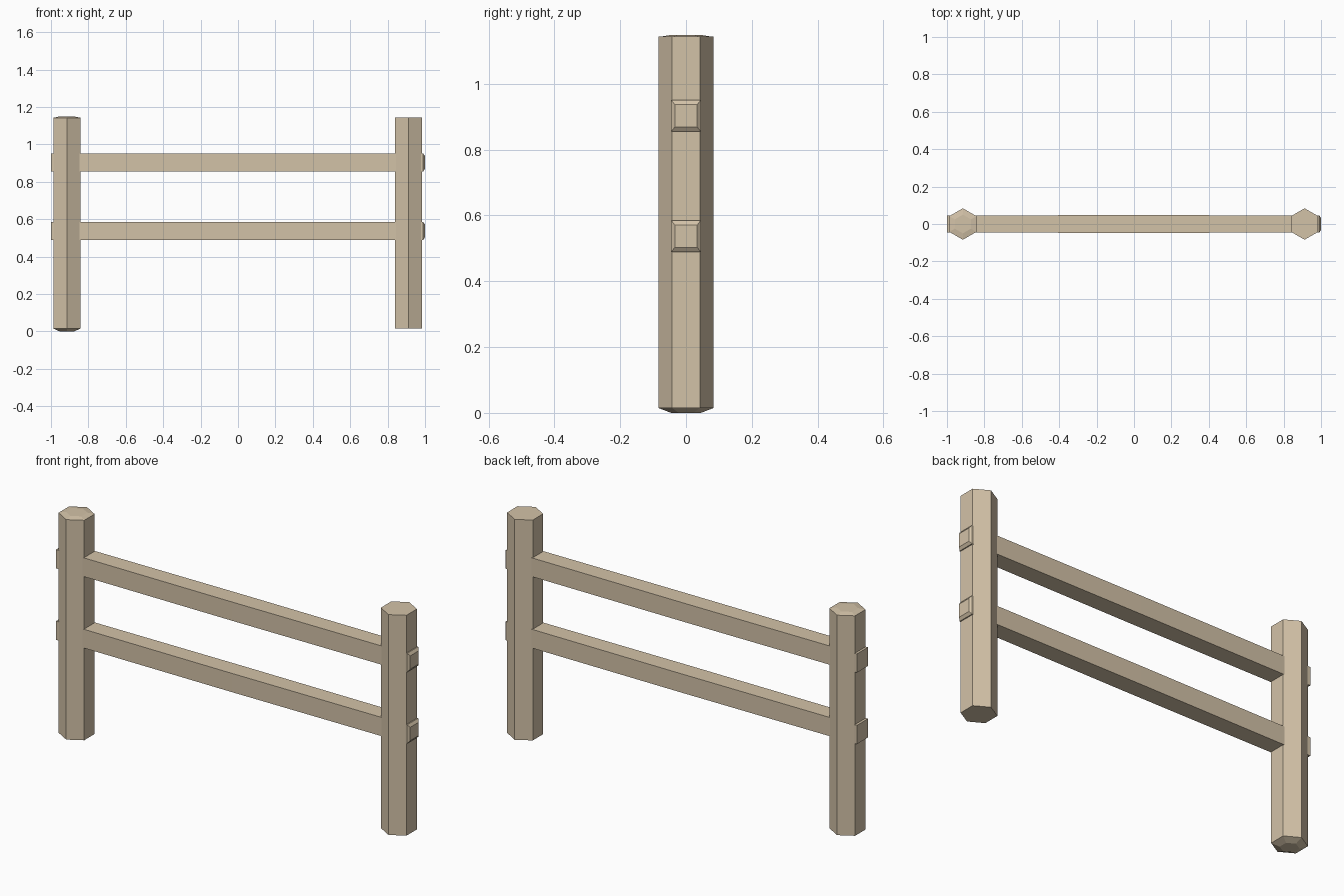
import bpy, bmesh, math

if "Cube" in bpy.data.objects:
    bpy.data.objects.remove(bpy.data.objects["Cube"])

wood = bpy.data.materials.new("weathered_wood")
wood.diffuse_color = (0.65, 0.54, 0.39, 1)
wood.use_nodes = True
wood.node_tree.nodes["Principled BSDF"].inputs["Base Color"].default_value = wood.diffuse_color


def loft(name, sections):
    """Bridge equal-sized rings of points into a closed flat-faced solid."""
    bm = bmesh.new()
    rings = [[bm.verts.new(p) for p in ring] for ring in sections]
    n = len(rings[0])
    for a, b in zip(rings, rings[1:]):
        for i in range(n):
            j = (i + 1) % n
            bm.faces.new((a[i], a[j], b[j], b[i]))
    bm.faces.new(rings[0][::-1])
    bm.faces.new(rings[-1])
    bmesh.ops.recalc_face_normals(bm, faces=bm.faces)
    mesh = bpy.data.meshes.new(name)
    bm.to_mesh(mesh)
    bm.free()
    mesh.materials.append(wood)
    obj = bpy.data.objects.new(name, mesh)
    bpy.context.collection.objects.link(obj)
    return obj


def hexagon(x, r, z):
    # corners point to front and back
    return [(x + r * math.sin(k * math.pi / 3), r * math.cos(k * math.pi / 3), z)
            for k in range(6)]


def rectangle(x, hy, hz, z):
    return [(x, sy * hy, z + sz * hz)
            for sy, sz in ((-1, -1), (1, -1), (1, 1), (-1, 1))]


# Hexagonal posts; the left one has a slightly worn foot and top
loft("left_post", [hexagon(-0.915, r, z) for r, z in
                   ((0.045, 0.0), (0.084, 0.015), (0.084, 1.142), (0.05, 1.148))])
loft("right_post", [hexagon(0.912, r, z) for r, z in
                    ((0.084, 0.015), (0.084, 1.144))])

# Rails run through both posts, with a shallow worn right end
for name, z in (("lower_rail", 0.537), ("upper_rail", 0.903)):
    loft(name, [rectangle(x, hy, hz, z) for x, hy, hz in
                ((-1.0, 0.045, 0.048), (0.0, 0.048, 0.048),
                 (0.99, 0.045, 0.048), (1.0, 0.034, 0.034))])
